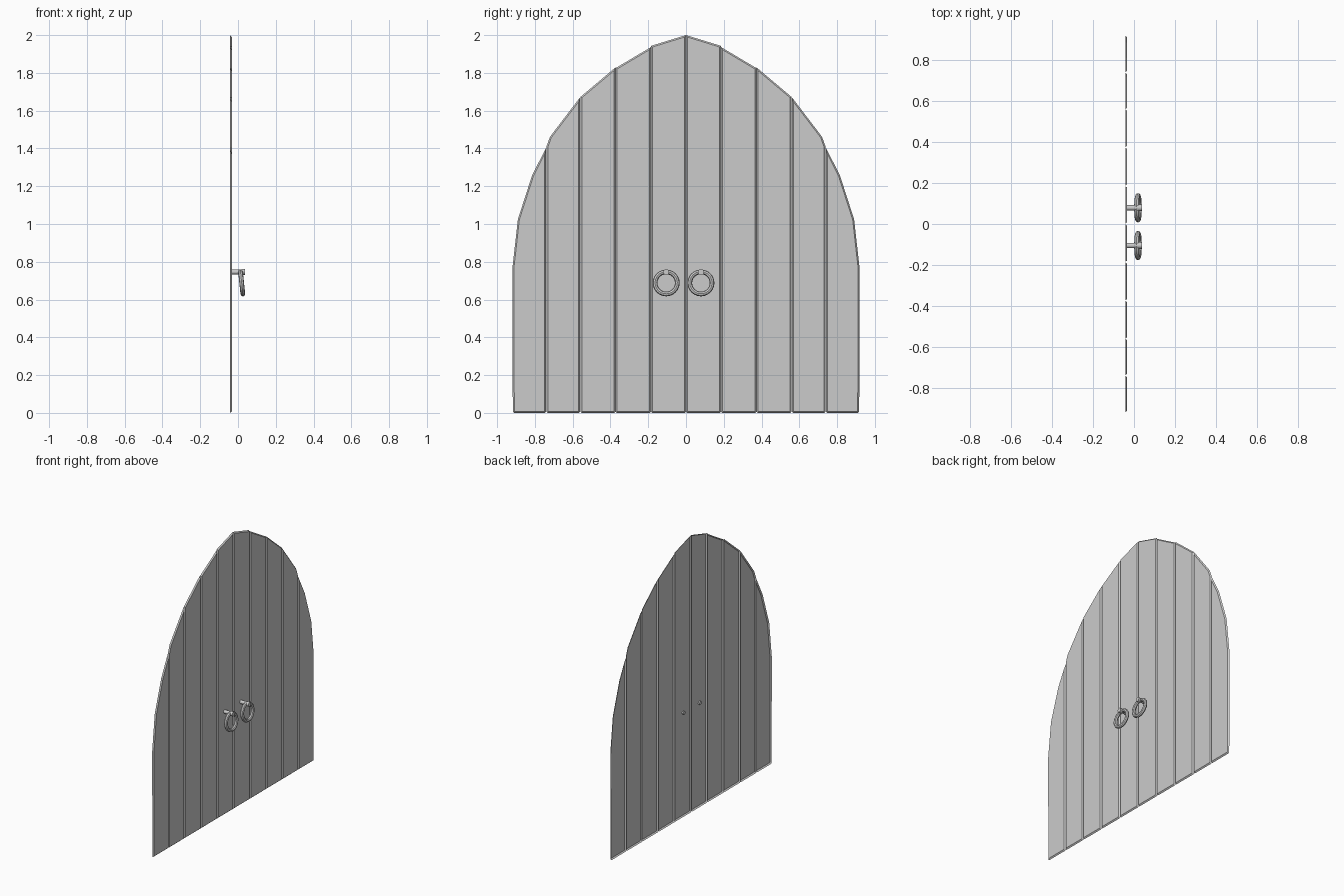
import bpy, bmesh, math

if "Cube" in bpy.data.objects:
    bpy.data.objects.remove(bpy.data.objects["Cube"])

BACK, FRONT = -0.042, -0.033
BEVEL = 0.008
CUT = 0.006  # small clipped lower corners

# Upper outlines of the right-hand planks: (inner y, outer y, top points from outer to inner)
PLANKS = [
    (0.0005, 0.1855, [(0.1855, 1.943), (0.0005, 2.0)]),
    (0.1865, 0.3735, [(0.3735, 1.825), (0.1865, 1.936)]),
    (0.3745, 0.5595, [(0.5595, 1.672), (0.3745, 1.828)]),
    (0.5605, 0.7395, [(0.7395, 1.408), (0.720, 1.462), (0.5605, 1.671)]),
    (0.7405, 0.917, [(0.919, 0.767), (0.890, 1.025), (0.815, 1.257), (0.7405, 1.404)]),
]


def plank(name, pts):
    """Open-backed plank: flat front with a bevelled rim."""
    bm = bmesh.new()
    face = bm.faces.new([bm.verts.new((BACK, y, z)) for y, z in pts])
    bm.normal_update()
    bmesh.ops.inset_region(bm, faces=[face], thickness=BEVEL,
                           use_boundary=True, use_even_offset=True)
    for v in face.verts:
        v.co.x = FRONT
    me = bpy.data.meshes.new(name)
    bm.to_mesh(me)
    bm.free()
    bpy.context.collection.objects.link(bpy.data.objects.new(name, me))


def smooth(ob):
    bpy.ops.object.select_all(action='DESELECT')
    ob.select_set(True)
    bpy.context.view_layer.objects.active = ob
    bpy.ops.object.shade_smooth_by_angle(angle=math.radians(40))


def rod(name, x0, x1, r, y, z):
    bpy.ops.mesh.primitive_cylinder_add(
        vertices=12, radius=r, depth=x1 - x0,
        location=((x0 + x1) / 2, y, z), rotation=(0, math.pi / 2, 0))
    ob = bpy.context.object
    ob.name = name
    smooth(ob)


# Planks, mirrored left and right
for i, (y0, y1, top) in enumerate(PLANKS):
    pts = [(y0, CUT), (y0 + CUT, 0), (y1 - CUT, 0), (y1, CUT)] + top
    plank(f"plank_right_{i + 1}", pts)
    plank(f"plank_left_{i + 1}", [(-y, z) for y, z in reversed(pts)])

# Ring pulls hanging on posts
for side, y in (("left", -0.105), ("right", 0.079)):
    rod(f"handle_post_{side}", BACK, 0.025, 0.013, y, 0.746)
    rod(f"handle_post_head_{side}", 0.018, 0.038, 0.016, y, 0.746)
    bpy.ops.mesh.primitive_torus_add(
        major_segments=24, minor_segments=8,
        major_radius=0.059, minor_radius=0.0125,
        location=(0.0195, y, 0.688), rotation=(0, math.radians(84), 0))
    ring = bpy.context.object
    ring.name = f"handle_ring_{side}"
    smooth(ring)
